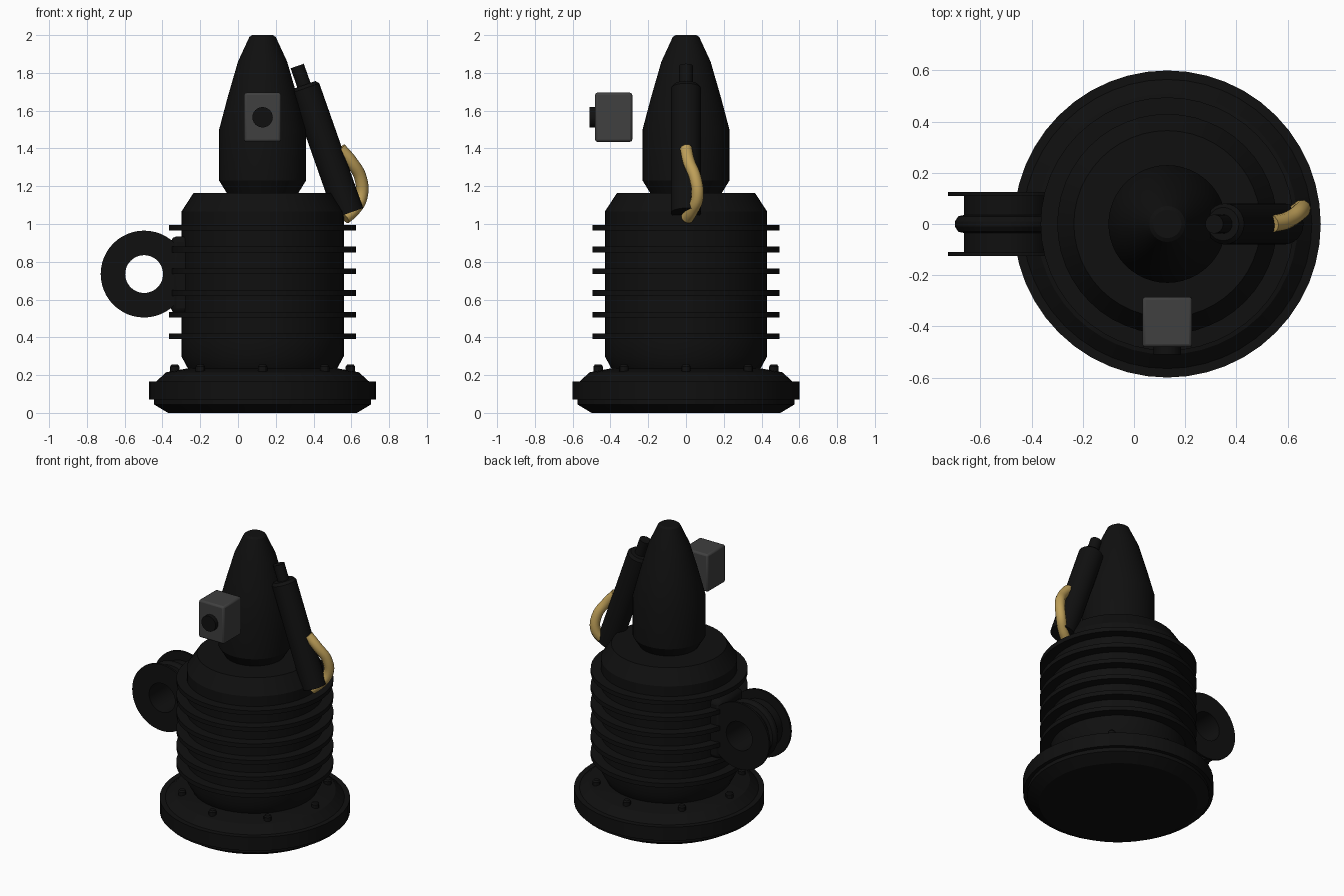
import bpy, bmesh, math
from mathutils import Vector, Matrix

if "Cube" in bpy.data.objects:
    bpy.data.objects.remove(bpy.data.objects["Cube"])

CX = 0.13  # axis of the round body


def material(name, r, g, b):
    m = bpy.data.materials.new(name)
    m.use_nodes = True
    m.diffuse_color = (r, g, b, 1)
    m.node_tree.nodes["Principled BSDF"].inputs["Base Color"].default_value = (r, g, b, 1)
    return m


black = material("black_metal", 0.005, 0.005, 0.005)
grey = material("dark_grey", 0.05, 0.05, 0.05)
brass = material("brass", 0.52, 0.35, 0.1)


def finish(bm, name, mat, smooth=True):
    bmesh.ops.recalc_face_normals(bm, faces=bm.faces)
    mesh = bpy.data.meshes.new(name)
    bm.to_mesh(mesh)
    bm.free()
    mesh.materials.append(mat)
    ob = bpy.data.objects.new(name, mesh)
    bpy.context.scene.collection.objects.link(ob)
    if smooth:
        bpy.ops.object.select_all(action='DESELECT')
        ob.select_set(True)
        bpy.context.view_layer.objects.active = ob
        bpy.ops.object.shade_smooth_by_angle(angle=math.radians(30))
    return ob


def lathe(name, profile, mat, matrix=Matrix.Translation((CX, 0, 0)), closed=False, n=48):
    """Turn (radius, height) points around z, then place with the matrix."""
    bm = bmesh.new()
    verts = [bm.verts.new((r, 0, z)) for r, z in profile]
    pairs = list(zip(verts, verts[1:]))
    if closed:
        pairs.append((verts[-1], verts[0]))
    edges = [bm.edges.new(p) for p in pairs]
    bmesh.ops.spin(bm, geom=verts + edges, axis=(0, 0, 1), cent=(0, 0, 0),
                   steps=n, angle=math.tau, use_merge=True)
    bmesh.ops.remove_doubles(bm, verts=bm.verts, dist=0.0001)
    bmesh.ops.transform(bm, matrix=matrix, verts=bm.verts)
    return finish(bm, name, mat)


def box(name, center, size, mat, bevel):
    bm = bmesh.new()
    bmesh.ops.create_cube(bm, size=1, matrix=Matrix.Translation(center) @ Matrix.Diagonal((*size, 1)))
    ob = finish(bm, name, mat)
    mod = ob.modifiers.new("Bevel", 'BEVEL')
    mod.width, mod.segments = bevel, 2
    return ob


# Base flange with a raised band
lathe("base_flange", [(0, 0), (0.5, 0), (0.575, 0.045), (0.575, 0.07), (0.6, 0.07), (0.6, 0.165),
                      (0.565, 0.165), (0.51, 0.215), (0.4, 0.235), (0, 0.235)], black)

# Ribbed main body
fins = []
for i in range(6):
    z = 0.405 + i * 0.115
    fins += [(0.43, z - 0.015), (0.495, z - 0.015), (0.495, z + 0.015), (0.43, z + 0.015)]
lathe("ribbed_body", [(0, 0.2), (0.395, 0.235), (0.43, 0.3)] + fins +
      [(0.43, 1.065), (0.365, 1.165), (0, 1.165)], black)

# Tapered nose
lathe("nose_cone", [(0, 1.15), (0.19, 1.165), (0.23, 1.23), (0.23, 1.5), (0.185, 1.67), (0.13, 1.86),
                    (0.07, 1.99), (0.055, 2.0), (0, 2.0)], black)

# Flange bolts
for i in range(8):
    a = i * math.tau / 8
    spot = Matrix.Translation((CX + 0.465 * math.cos(a), 0.465 * math.sin(a), 0))
    lathe(f"bolt_{i + 1}", [(0, 0.2), (0.025, 0.2), (0.025, 0.245), (0.018, 0.255), (0, 0.255)],
          black, spot, n=12)

# Grooved wheel on the side, with its mounting block
half = [(0.1, 0.125), (0.23, 0.125), (0.23, 0.11), (0.168, 0.11), (0.168, 0.035), (0.19, 0.03), (0.203, 0.01)]
ring = half + [(r, -h) for r, h in reversed(half)]
lathe("side_wheel", ring, black,
      Matrix.Translation((-0.497, 0, 0.735)) @ Matrix.Rotation(math.pi / 2, 4, 'X'), closed=True)
box("side_mount", (-0.285, 0, 0.73), (0.14, 0.26, 0.41), black, 0.03)

# Leaning cylinder with a narrow tip
low, high = Vector((0.587, 0, 1.058)), Vector((0.349, 0, 1.735))
lean = (high - low).to_track_quat('Z', 'Y').to_matrix().to_4x4()
lathe("leaning_cylinder", [(0, 0), (0.08, 0), (0.08, 0.7), (0.065, 0.718), (0.037, 0.718),
                           (0.037, 0.825), (0, 0.825)], black, Matrix.Translation(low) @ lean, n=24)

# Curved brass pipe
curve = bpy.data.curves.new("brass_pipe", 'CURVE')
curve.dimensions = '3D'
curve.bevel_depth = 0.033
curve.bevel_resolution = 3
curve.use_fill_caps = True
path = [(0.54, 0, 1.4), (0.6, 0.015, 1.33), (0.65, 0.05, 1.24),
        (0.652, 0.06, 1.14), (0.61, 0.03, 1.07), (0.565, 0.005, 1.03)]
spline = curve.splines.new('BEZIER')
spline.bezier_points.add(len(path) - 1)
for p, co in zip(spline.bezier_points, path):
    p.co = co
    p.handle_left_type = p.handle_right_type = 'AUTO'
spline.resolution_u = 6
curve.materials.append(brass)
bpy.context.scene.collection.objects.link(bpy.data.objects.new("brass_pipe", curve))

# Floating sensor box with a round lens
box("sensor_box", (0.13, -0.383, 1.565), (0.195, 0.197, 0.26), grey, 0.012)
lathe("sensor_lens", [(0, 0), (0.054, 0), (0.054, 0.05), (0, 0.05)], black,
      Matrix.Translation((CX, -0.46, 1.565)) @ Matrix.Rotation(math.pi / 2, 4, 'X'), n=24)
